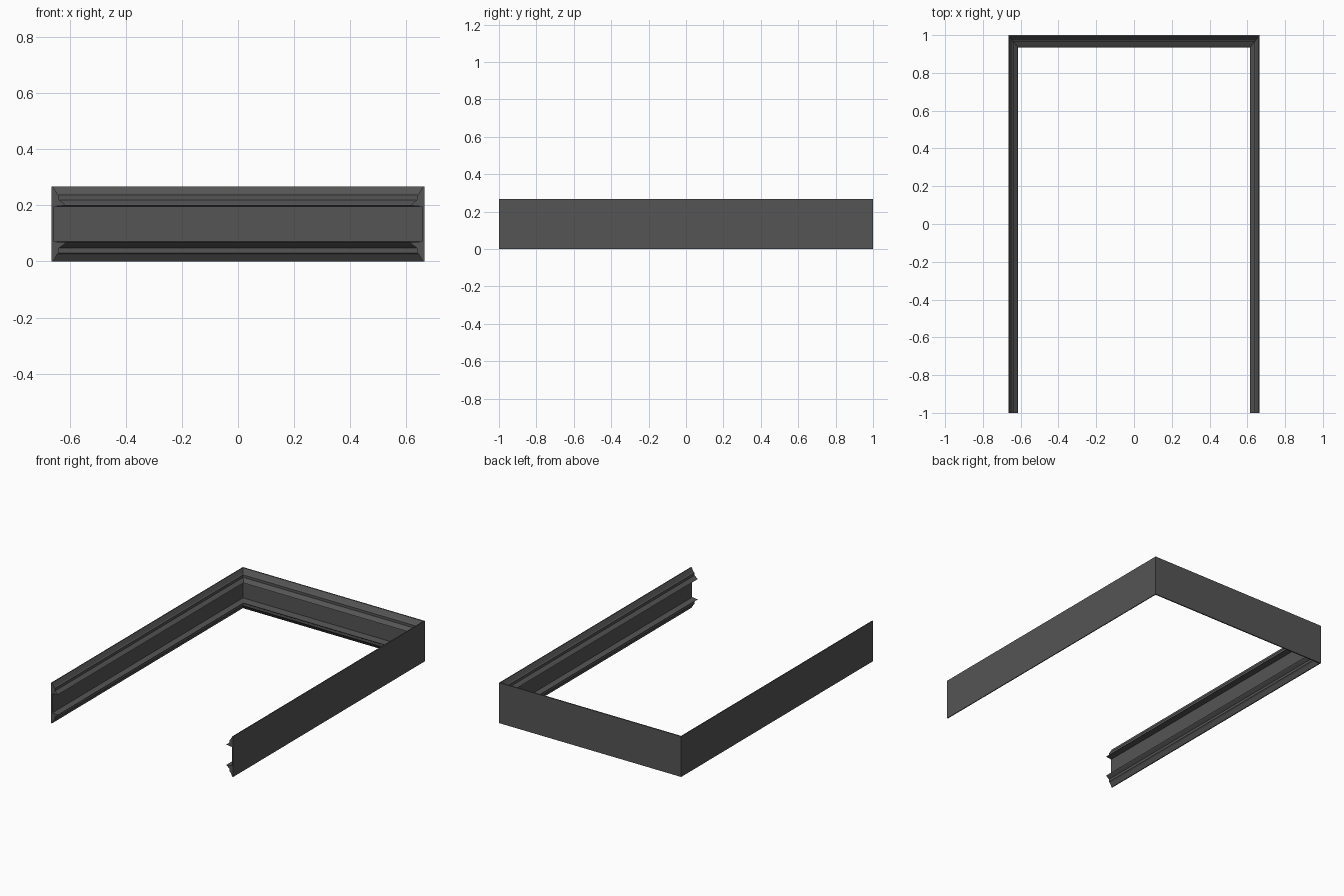
import bpy, bmesh

if "Cube" in bpy.data.objects:
    bpy.data.objects.remove(bpy.data.objects["Cube"])

W, D, H = 0.665, 1.0, 0.267   # half width, half depth, height
BACK_SCALE = 1.3              # back run is deeper than the side runs

# Upper moulding profile: (inward depth, height), mirrored for the lower one
upper = [(0, H), (0.006, H), (0.02, 0.242), (0.027, 0.236), (0.027, 0.219),
         (0.033, 0.215), (0.046, 0.205), (0.05, 0.2), (0.01, 0.196)]
profile = upper + [(t, H - z) for t, z in reversed(upper)]

# Sweep the profile round the U-shaped path with mitred corners
bm = bmesh.new()
stations = []
for sx, sy in ((-1, -1), (-1, 1), (1, 1), (1, -1)):
    ring = []
    for t, z in profile:
        y = D - t * BACK_SCALE if sy > 0 else -D
        ring.append(bm.verts.new((sx * (W - t), y, z)))
    stations.append(ring)
n = len(profile)
for a, b in zip(stations, stations[1:]):
    for i in range(n):
        j = (i + 1) % n
        bm.faces.new((a[i], a[j], b[j], b[i]))

# End caps
bm.faces.new(stations[0])
bm.faces.new(stations[-1])
bmesh.ops.recalc_face_normals(bm, faces=bm.faces)

mesh = bpy.data.meshes.new("moulded_surround")
bm.to_mesh(mesh)
bm.free()
obj = bpy.data.objects.new("moulded_surround", mesh)
bpy.context.collection.objects.link(obj)

# Dark grey finish
mat = bpy.data.materials.new("dark_grey")
mat.diffuse_color = (0.09, 0.09, 0.09, 1)
mat.use_nodes = True
mat.node_tree.nodes["Principled BSDF"].inputs["Base Color"].default_value = mat.diffuse_color
mesh.materials.append(mat)
